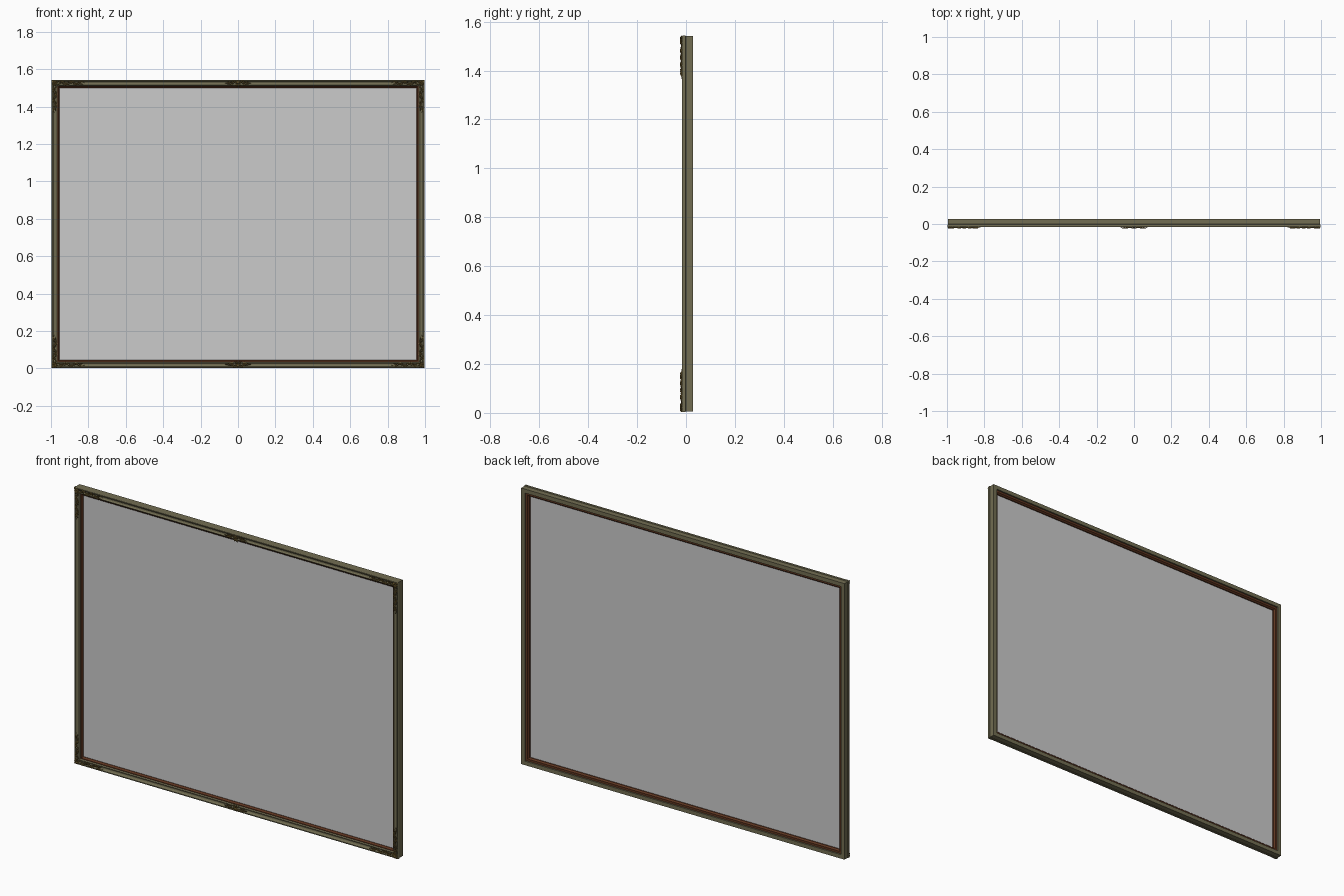
import bpy, bmesh, math

if "Cube" in bpy.data.objects:
    bpy.data.objects.remove(bpy.data.objects["Cube"])

W, H, ZC = 0.997, 0.770, 0.773      # half width, half height, centre height of the frame
OLIVE = (0.17, 0.155, 0.085, 1)
BROWN = (0.11, 0.035, 0.014, 1)
GOLD = (0.17, 0.115, 0.03, 1)


def paint(obj, name, color):
    m = bpy.data.materials.new(name)
    m.diffuse_color = color
    m.use_nodes = True
    m.node_tree.nodes["Principled BSDF"].inputs["Base Color"].default_value = m.diffuse_color
    obj.data.materials.append(m)


def mitred_frame(name, profile, color):
    """Sweep a closed (inset, y) profile round the rectangle with mitred corners."""
    bm = bmesh.new()
    rings = [[bm.verts.new((sx * (W - d), y, ZC + sz * (H - d))) for d, y in profile]
             for sx, sz in ((-1, -1), (1, -1), (1, 1), (-1, 1))]
    n = len(profile)
    for i in range(4):
        a, b = rings[i], rings[(i + 1) % 4]
        for j in range(n):
            k = (j + 1) % n
            bm.faces.new((a[j], a[k], b[k], b[j]))
    bmesh.ops.recalc_face_normals(bm, faces=bm.faces)
    me = bpy.data.meshes.new(name)
    bm.to_mesh(me)
    bm.free()
    obj = bpy.data.objects.new(name, me)
    bpy.context.collection.objects.link(obj)
    paint(obj, name + "_color", color)


# outer moulding: flat back and sides, front rim, cove and inner bead
mitred_frame("outer_moulding", [
    (0.002, 0.028), (0.002, -0.001), (0, -0.002), (0, -0.014), (0.002, -0.017),
    (0.007, -0.017), (0.009, -0.014), (0.012, -0.011), (0.017, -0.009), (0.022, -0.010),
    (0.025, -0.013), (0.028, -0.014), (0.031, -0.012), (0.033, -0.007),
    (0.033, 0.006), (0.024, 0.006), (0.024, 0.028)], OLIVE)

# brown liner around the picture, recessed at the back
mitred_frame("inner_liner", [
    (0.023, 0.020), (0.025, -0.004), (0.032, -0.008), (0.036, -0.008),
    (0.038, -0.004), (0.043, 0.001), (0.043, 0.012), (0.036, 0.020)], BROWN)

# picture panel
bpy.ops.mesh.primitive_cube_add(size=1, location=(0, 0.005, ZC))
panel = bpy.context.object
panel.name = "picture_panel"
panel.scale = (2 * (W - 0.041), 0.003, 2 * (H - 0.041))


# ornament strokes: lists of (along, across, height, radius)
def scroll(u, v, size, start, turns, r=0.0022):
    pts = []
    for i in range(17):
        t = i / 16
        a = start + turns * 2 * math.pi * t
        s = size * (1 - 0.8 * t)
        pts.append((u + s * math.cos(a), v + s * math.sin(a), 0.001 + 0.003 * t, r * (1 - 0.2 * t)))
    return pts


def leaf(u, v, ang, length, r=0.0032, bend=0.8):
    pts = []
    for i in range(8):
        t = i / 7
        pts.append((u, v, 0.005 * math.sin(math.pi * t), 0.0004 + r * math.sin(math.pi * (0.15 + 0.85 * t))))
        a = ang + bend * t
        u += length / 7 * math.cos(a)
        v += length / 7 * math.sin(a)
    return pts


# one corner arm: wavy stem with alternating scrolls and leaves
arm = [[(0.025 + 0.155 * i / 40, 0.020 + 0.006 * math.sin(i * 0.47), 0.001, 0.0028 - 0.0018 * i / 40)
        for i in range(41)]]
for i, u in enumerate((0.050, 0.078, 0.106, 0.132)):
    s = 1 if i % 2 else -1
    arm.append(scroll(u, 0.020 + s * 0.006, 0.009 - 0.001 * i, -s * 1.6, s * 1.4))
    arm.append(leaf(u + 0.004, 0.020, s * 0.9, 0.020, 0.003, -s * 0.9))
    arm.append(leaf(u + 0.010, 0.020, -s * 0.7, 0.022, 0.0028, s * 1.0))
arm += [leaf(0.150, 0.019, a, 0.024, 0.0024, -a) for a in (-0.6, 0.6)]

# corner shell fan, half of it (the other arm mirrors it)
fan = [leaf(0.020, 0.020, a, l, 0.0034, 0.2) for a, l in
       ((0.3, 0.026), (-0.4, 0.022), (-1.0, 0.018), (-1.6, 0.016), (-2.35, 0.022))]

# half of the centre ornament
centre = [leaf(0.001, 0.024, a, 0.021, 0.0030, 0) for a in (-1.45, -1.0, -0.5, 0.6, 1.2)]
centre += [scroll(0.024, 0.015, 0.009, 2.6, 1.4), scroll(0.036, 0.026, 0.007, -2.6, -1.3),
           leaf(0.028, 0.020, -0.5, 0.028, 0.003, 0.8), leaf(0.034, 0.022, 0.4, 0.026, 0.003, -0.7),
           leaf(0.046, 0.020, 0, 0.026, 0.0024, 0.2)]


def ornament(name, strokes, place):
    """Turn strokes into tapered tubes; place maps (along, across) to (x, z)."""
    cu = bpy.data.curves.new(name, 'CURVE')
    cu.dimensions = '3D'
    cu.bevel_depth = 1
    cu.bevel_resolution = 1
    cu.use_fill_caps = True
    for st in strokes:
        sp = cu.splines.new('POLY')
        sp.points.add(len(st) - 1)
        for p, (u, v, h, r) in zip(sp.points, st):
            x, z = place(u, max(v, r))
            p.co = (x, -0.0165 - h, z, 1)
            p.radius = r
    obj = bpy.data.objects.new(name, cu)
    bpy.context.collection.objects.link(obj)
    bpy.ops.object.select_all(action='DESELECT')
    obj.select_set(True)
    bpy.context.view_layer.objects.active = obj
    bpy.ops.object.convert(target='MESH')
    obj = bpy.context.object
    bpy.ops.object.shade_smooth_by_angle()
    paint(obj, name + "_color", GOLD)


E = H + 0.003                        # ornaments overhang the edge slightly
for sz, level in ((-1, "lower"), (1, "upper")):
    for sx, side in ((-1, "left"), (1, "right")):
        ornament(f"corner_{level}_{side}_rail_leaves", arm + fan,
                 lambda u, v: (sx * (1 - max(u, 0.003)), ZC + sz * (E - v)))
        ornament(f"corner_{level}_{side}_stile_leaves", arm + fan,
                 lambda u, v: (sx * (1 - v), ZC + sz * (E - max(u, 0.003))))
        ornament(f"centre_{level}_{side}_leaves", centre,
                 lambda u, v: (sx * u, ZC + sz * (E - v)))
